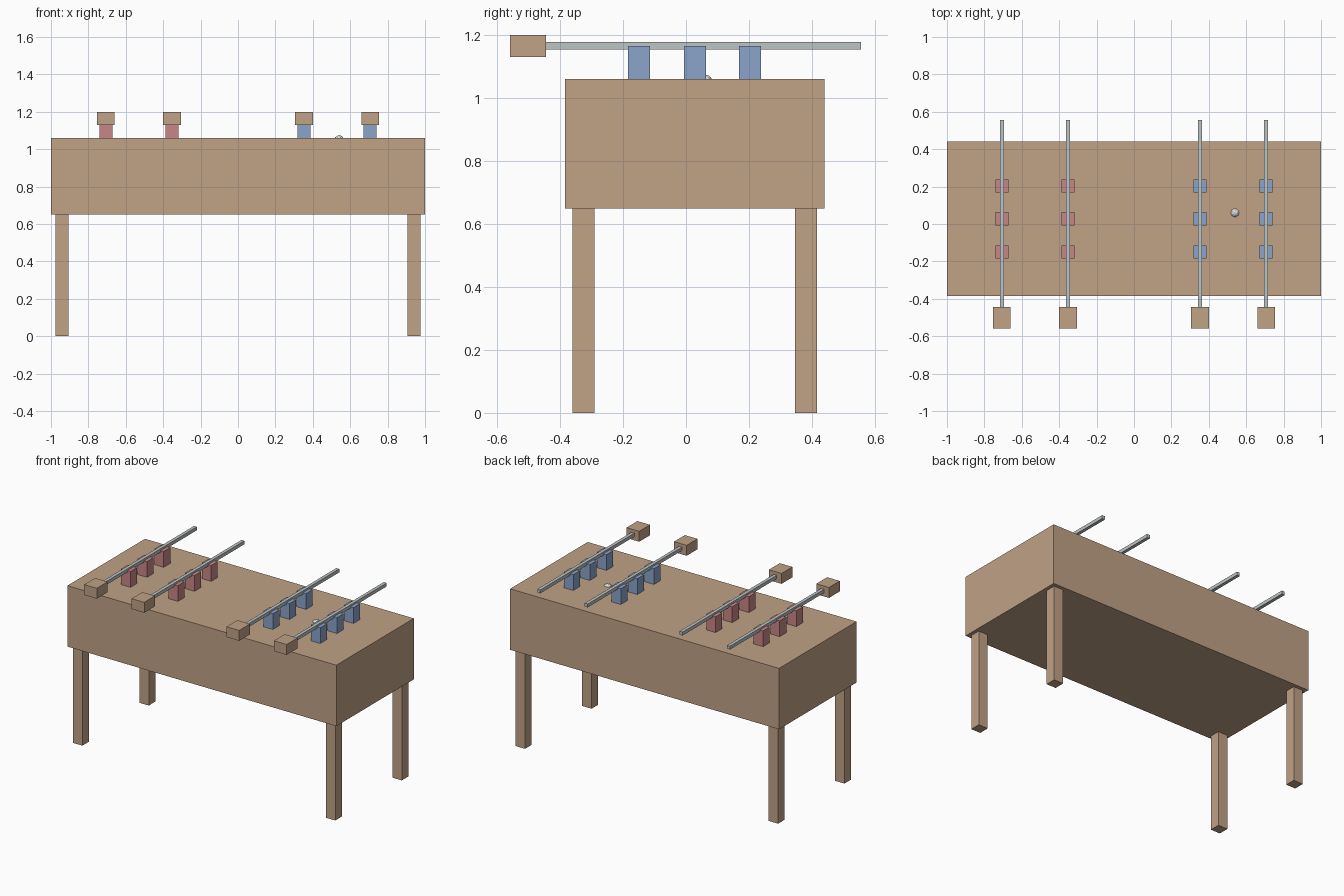
import bpy, bmesh

if "Cube" in bpy.data.objects:
    bpy.data.objects.remove(bpy.data.objects["Cube"])


def material(name, rgb):
    m = bpy.data.materials.new(name)
    m.diffuse_color = (*rgb, 1)
    m.use_nodes = True
    m.node_tree.nodes["Principled BSDF"].inputs["Base Color"].default_value = m.diffuse_color
    return m


WOOD = material("tan wood", (0.53, 0.36, 0.24))
BLUE = material("blue", (0.26, 0.37, 0.60))
RED = material("red", (0.58, 0.24, 0.24))
STEEL = material("pale steel", (0.51, 0.55, 0.55))
WHITE = material("off white", (0.75, 0.75, 0.73))


def finish(name, bm, mat):
    mesh = bpy.data.meshes.new(name)
    bm.to_mesh(mesh)
    bm.free()
    mesh.materials.append(mat)
    obj = bpy.data.objects.new(name, mesh)
    bpy.context.collection.objects.link(obj)
    return obj


def box(name, x, y, z, mat):
    """Box from (min, max) ranges on each axis."""
    bm = bmesh.new()
    bmesh.ops.create_cube(bm, size=1)
    for v in bm.verts:
        v.co = [lo + (c + 0.5) * (hi - lo) for c, (lo, hi) in zip(v.co, (x, y, z))]
    return finish(name, bm, mat)


def around(c, width):
    return (c - width / 2, c + width / 2)


# Table body
Y_MID = 0.028
box("table_body", (-1, 1), (-0.384, 0.44), (0.65, 1.06), WOOD)

# Four legs
for sx, side in ((-1, "left"), (1, "right")):
    for sy, end in ((-1, "front"), (1, "back")):
        box(f"{end}_{side}_leg", around(sx * 0.941, 0.07),
            around(Y_MID + sy * 0.353, 0.07), (0, 0.65), WOOD)

# Rods, each with a handle and three players
for i, x in enumerate((-0.706, -0.353, 0.353, 0.706), 1):
    box(f"rod_{i}", around(x, 0.022), (-0.45, 0.556), (1.155, 1.178), STEEL)
    box(f"handle_{i}", around(x, 0.094), (-0.559, -0.444), (1.13, 1.2), WOOD)
    for j, y in enumerate((-0.149, 0.028, 0.204), 1):
        box(f"player_{i}_{j}", around(x, 0.07), around(y, 0.07),
            (1.06, 1.166), RED if x < 0 else BLUE)

# Small ball, mostly sunk into the table top
bm = bmesh.new()
bmesh.ops.create_icosphere(bm, subdivisions=2, radius=0.025)
ball = finish("ball", bm, WHITE)
ball.location = (0.54, 0.06, 1.05)
